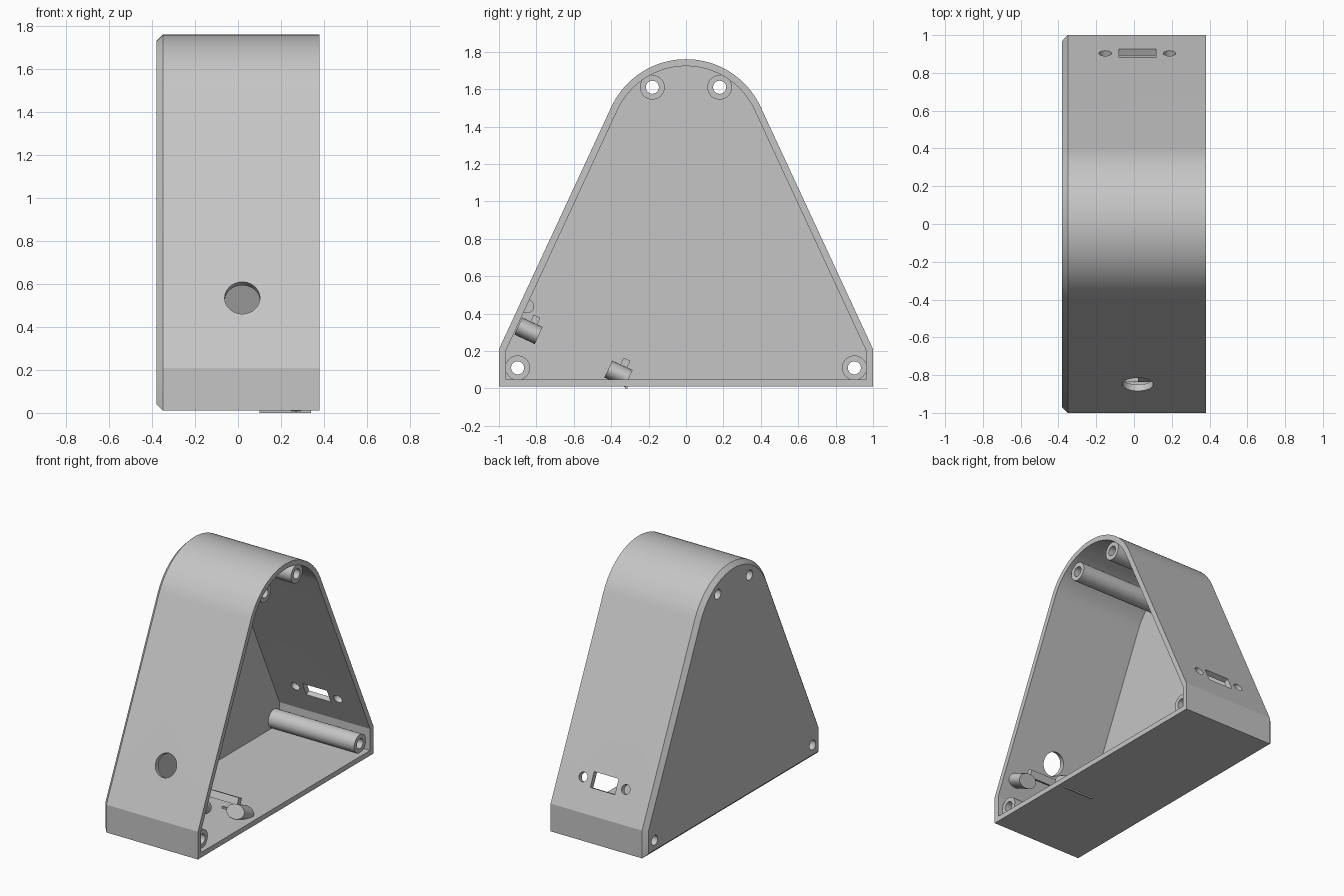
import bpy, bmesh
from math import sin, cos, tan, pi, acos, atan2, hypot

cube = bpy.data.objects.get("Cube")
if cube:
    bpy.data.objects.remove(cube, do_unlink=True)

grey = bpy.data.materials.new("light grey plastic")
grey.use_nodes = True
colour = (0.56, 0.56, 0.56, 1)
grey.diffuse_color = colour
grey.node_tree.nodes["Principled BSDF"].inputs["Base Color"].default_value = colour

HALF = 0.38            # half the width of the case
WALL = 0.037
BASE, SHOULDER = 0.01, 0.21
RADIUS = 0.44
TOP = 1.76 - RADIUS    # height of the arc centre
# Angle above horizontal of the sloping wall's normal
LEAN = acos(RADIUS / hypot(1, TOP - SHOULDER)) - atan2(TOP - SHOULDER, 1)
TILT = pi / 2 - LEAN


def finish(bm, name):
    bmesh.ops.recalc_face_normals(bm, faces=bm.faces)
    mesh = bpy.data.meshes.new(name)
    bm.to_mesh(mesh)
    bm.free()
    mesh.materials.append(grey)
    obj = bpy.data.objects.new(name, mesh)
    bpy.context.collection.objects.link(obj)
    return obj


def smooth(obj):
    bpy.ops.object.select_all(action='DESELECT')
    obj.select_set(True)
    bpy.context.view_layer.objects.active = obj
    bpy.ops.object.shade_smooth_by_angle(angle=0.4)


def loft(name, rings, closed=False):
    """Skin equal-length rings, capping the ends or closing the loop."""
    bm = bmesh.new()
    loops = [[bm.verts.new(p) for p in ring] for ring in rings]
    pairs = list(zip(loops, loops[1:]))
    if closed:
        pairs.append((loops[-1], loops[0]))
    else:
        bm.faces.new(loops[0])
        bm.faces.new(loops[-1])
    n = len(loops[0])
    for a, b in pairs:
        for i in range(n):
            j = (i + 1) % n
            bm.faces.new((a[i], a[j], b[j], b[i]))
    return finish(bm, name)


def outline(x, inset, steps=40):
    """Rounded-top triangular outline, moved inward by inset."""
    y, r = 1 - inset, RADIUS - inset
    knee = SHOULDER - inset * tan(LEAN / 2)
    pts = [(-y, BASE + inset), (y, BASE + inset), (y, knee)]
    for i in range(steps + 1):
        a = LEAN + (pi - 2 * LEAN) * i / steps
        pts.append((r * cos(a), TOP + r * sin(a)))
    pts.append((-y, knee))
    return [(x, p, q) for p, q in pts]


def circle(x, y, z, r, n=32):
    return [(x, y + r * cos(2 * pi * i / n), z + r * sin(2 * pi * i / n)) for i in range(n)]


def drum(name, loc, size, tilt):
    bm = bmesh.new()
    bmesh.ops.create_cone(bm, cap_ends=True, segments=40, radius1=0.5, radius2=0.5, depth=1)
    obj = finish(bm, name)
    obj.location, obj.scale, obj.rotation_euler = loc, size, (tilt, 0, 0)
    return obj


def block(name, loc, size, tilt):
    bm = bmesh.new()
    bmesh.ops.create_cube(bm, size=1)
    obj = finish(bm, name)
    obj.location, obj.scale, obj.rotation_euler = loc, size, (tilt, 0, 0)
    return obj


def wall_y(z):
    return 1 - (z - SHOULDER) * tan(LEAN)


# Hollow case, open on one side, with a chamfer round the closed side
case = loft("case_shell", [
    outline(-HALF + WALL, WALL), outline(HALF, WALL), outline(HALF, 0),
    outline(-HALF + 0.03, 0), outline(-HALF, 0.03)])

# Screw posts, and their holes through the closed side
posts = [(s * y, z) for s in (-1, 1) for y, z in ((0.18, 1.61), (0.9, 0.11))]
cutters = []
for i, (y, z) in enumerate(posts):
    x0, x1 = -HALF + WALL - 0.001, HALF - WALL
    post = loft("screw_post_%d" % (i + 1), [
        circle(x0, y, z, 0.035), circle(x1, y, z, 0.035),
        circle(x1, y, z, 0.066), circle(x0, y, z, 0.066)], closed=True)
    smooth(post)
    cutters.append(loft("screw_cutter", [circle(-0.5, y, z, 0.035), circle(-0.2, y, z, 0.035)]))

# Button hole at the front, connector slot and its two screw holes at the back
cutters.append(drum("button_cutter", (0.02, -wall_y(0.535), 0.535), (0.164, 0.164, 0.2), TILT))
port = (0.018, wall_y(0.418), 0.418)
cutters.append(block("slot_cutter", port, (0.196, 0.107, 0.2), -TILT))
for side in (-1, 1):
    cutters.append(drum("port_screw_cutter", (port[0] + side * 0.17,) + port[1:],
                        (0.066, 0.066, 0.2), -TILT))

bpy.context.view_layer.objects.active = case
for cutter in cutters:
    cutter.hide_render = True
    mod = case.modifiers.new("hole", 'BOOLEAN')
    mod.operation, mod.solver, mod.object = 'DIFFERENCE', 'EXACT', cutter
    bpy.ops.object.modifier_apply(modifier=mod.name)
    bpy.data.objects.remove(cutter, do_unlink=True)
smooth(case)

# Two small tilted clips, one on the front wall and one on the floor
for where, y, z in (("front", -0.842, 0.308), ("floor", -0.361, 0.078)):
    smooth(drum(where + "_clip", (0.27, y, z), (0.14, 0.1, 0.12), TILT))
    block(where + "_clip_bar", (0.13, y + 0.035, z + 0.055), (0.22, 0.05, 0.04), TILT)
block("floor_clip_rib", (0.22, -0.32, 0.03), (0.24, 0.012, 0.06), 0)

# Small stub by the button hole
smooth(drum("inner_stub", (-0.31, -0.85, 0.44), (0.075, 0.075, 0.08), 0))
stub = bpy.data.objects["inner_stub"]
stub.rotation_euler = (0, pi / 2, 0)
